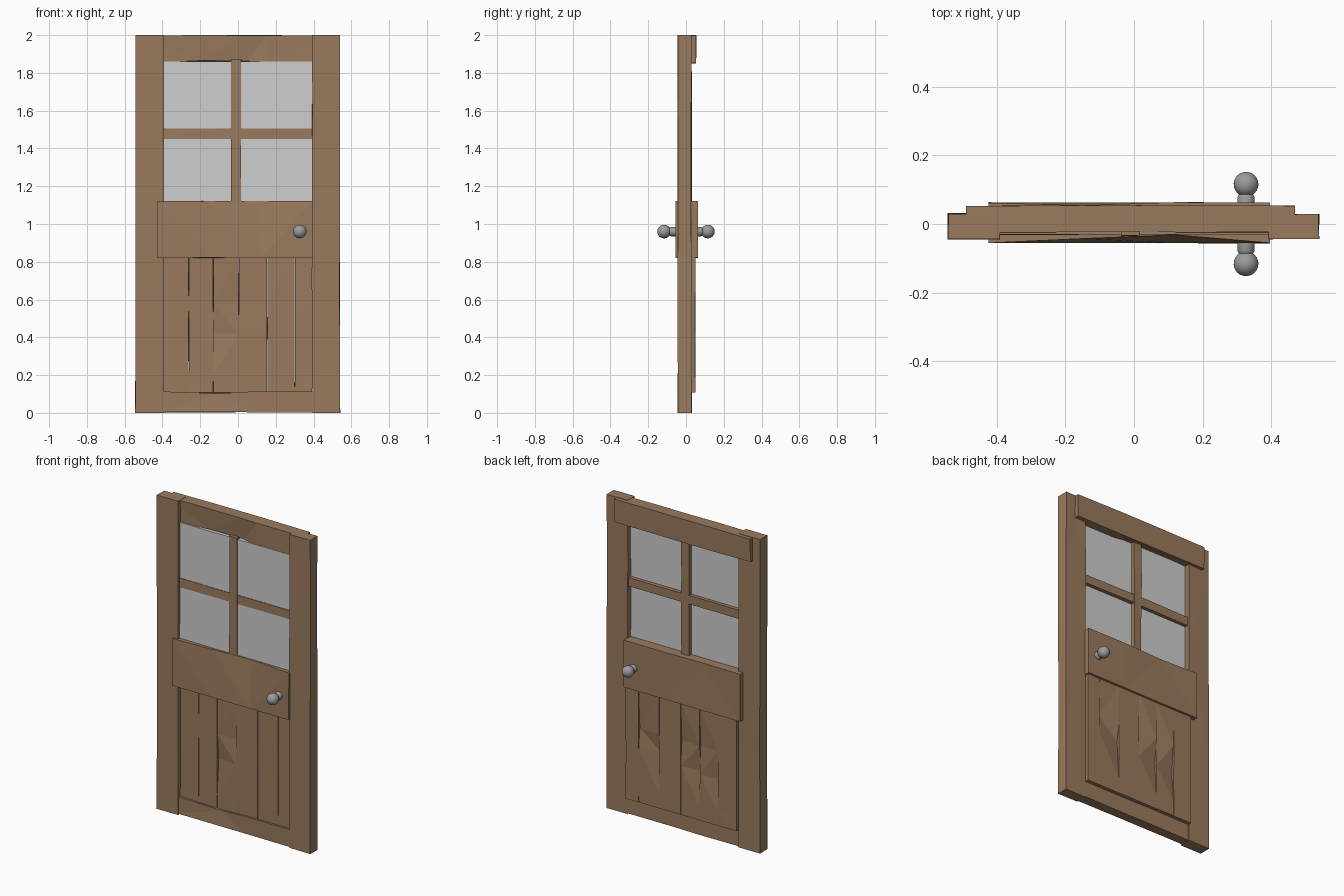
import bpy, bmesh, math, random
from mathutils import Matrix, Vector

random.seed(4)
cube = bpy.data.objects.get("Cube")
if cube:
    bpy.data.objects.remove(cube, do_unlink=True)


def material(name, color):
    mat = bpy.data.materials.new(name)
    mat.use_nodes = True
    mat.diffuse_color = (*color, 1)
    mat.node_tree.nodes["Principled BSDF"].inputs["Base Color"].default_value = (*color, 1)
    return mat


wood = material("warm brown wood", (0.32, 0.195, 0.11))
glass = material("pale grey glass", (0.62, 0.62, 0.62))
metal = material("grey metal", (0.33, 0.33, 0.33))


def finish(name, bm, mat):
    bmesh.ops.recalc_face_normals(bm, faces=bm.faces)
    mesh = bpy.data.meshes.new(name)
    bm.to_mesh(mesh)
    bm.free()
    mesh.materials.append(mat)
    obj = bpy.data.objects.new(name, mesh)
    bpy.context.collection.objects.link(obj)
    return obj


def board(name, xs, ys, zs, mat=wood, axis=2, cuts=(), wear=0.0, dents=()):
    """Box cut across its length, with worn corners and optional dents.
    Each dent is (position along the length, side signs x y z, offset)."""
    low = Vector((xs[0], ys[0], zs[0]))
    high = Vector((xs[1], ys[1], zs[1]))
    centre = (low + high) / 2
    bm = bmesh.new()
    bmesh.ops.create_cube(bm, size=1, matrix=Matrix.Translation(centre)
                          @ Matrix.Diagonal((*(high - low), 1)))
    normal = Vector((0, 0, 0))
    normal[axis] = 1
    for cut in cuts:
        bmesh.ops.bisect_plane(bm, geom=bm.verts[:] + bm.edges[:] + bm.faces[:],
                               plane_co=normal * cut, plane_no=normal)
    # Wear always moves toward the core of the board
    for v in bm.verts:
        start = v.co.copy()
        for i in range(3):
            if i != axis and wear:
                v.co[i] -= math.copysign(random.uniform(0, wear), start[i] - centre[i])
        for at, side, offset in dents:
            if abs(start[axis] - at) < 0.001 and all(
                    s == 0 or s * (start[i] - centre[i]) > 0 for i, s in enumerate(side)):
                v.co += Vector(offset)
    bmesh.ops.triangulate(bm, faces=[f for f in bm.faces if len(f.verts) > 3])
    return finish(name, bm, mat)


# Outer frame
board("right_stile", (-0.545, -0.39), (-0.045, 0.033), (0, 2),
      cuts=(0.65, 1.25), wear=0.004)
board("left_stile", (0.39, 0.542), (-0.045, 0.03), (0, 2),
      cuts=(0.7, 1.1, 1.6), wear=0.004)
board("top_rail", (-0.49, 0.47), (-0.025, 0.055), (1.85, 2), axis=0,
      cuts=(-0.2, 0.05, 0.15), wear=0.003,
      dents=[(0.05, (0, -1, -1), (0, 0.014, 0.012)), (-0.2, (0, -1, -1), (0, 0.008, 0.012))])
board("bottom_rail", (-0.40, 0.40), (-0.038, 0.028), (0.002, 0.115), axis=0,
      cuts=(-0.1, 0.07), wear=0.003, dents=[(-0.1, (0, -1, 1), (0, 0.008, -0.012))])

# Window panes and glazing bars
for side, xs in (("right", (-0.395, -0.03)), ("left", (0.01, 0.395))):
    for level, zs in (("lower", (1.1, 1.46)), ("upper", (1.495, 1.86))):
        board(f"{level}_{side}_pane", xs, (-0.027, -0.003), zs, glass)
board("vertical_glazing_bar", (-0.039, 0.019), (-0.036, 0.025), (1.1, 1.87),
      cuts=(1.35, 1.6), wear=0.003)
board("horizontal_glazing_bar", (-0.395, 0.395), (-0.033, 0.022), (1.449, 1.507),
      axis=0, cuts=(-0.12, 0.1), wear=0.003)

# Lock rail across the middle
board("lock_rail", (-0.425, 0.397), (-0.057, 0.064), (0.82, 1.122), axis=0,
      cuts=(-0.15, 0.12), wear=0.002,
      dents=[(-0.15, (0, -1, 1), (0, 0.014, 0)), (0.12, (0, -1, 1), (0, 0.024, 0)),
             (-0.15, (0, 1, 1), (0, -0.009, 0))])

# Lower panel planks, butted together
edges = (-0.392, -0.26, -0.13, 0.003, 0.155, 0.3, 0.392)
dented = (1, 2, 4)
for i, (left, right) in enumerate(zip(edges, edges[1:])):
    dents = []
    if i in dented:
        dents.append((0.38 + 0.02 * i, (-1, 1, 0), (0, -0.016, 0)))
        dents.append((0.58, (1, 1, 0), (0, -0.012, 0)))
    if i == 2:
        dents.append((0.58, (1, -1, 0), (0, 0.01, 0)))
        dents.append((0.42, (-1, -1, 0), (0, 0.014, 0)))
    board(f"panel_plank_{i + 1}", (left, right), (-0.024, 0.05), (0.108, 0.83),
          cuts=(0.2, 0.38 + 0.02 * i, 0.58), wear=0.0015, dents=dents)

# Door knobs: turned neck and ball, mirrored front and back
ball, radius = 0.116, 0.036
profile = [(0.025, 0.045), (0.025, 0.078), (0.022, 0.084)]
for step in range(13):
    angle = math.radians(-55 + step * 145 / 12)
    profile.append((radius * math.cos(angle), ball + radius * math.sin(angle)))
for name, sign in (("front_knob", -1), ("back_knob", 1)):
    bm = bmesh.new()
    verts = [bm.verts.new((0.327 + r, sign * d, 0.96)) for r, d in profile]
    path = [bm.edges.new(pair) for pair in zip(verts, verts[1:])]
    bmesh.ops.spin(bm, geom=verts + path, cent=(0.327, 0, 0.96), axis=(0, 1, 0),
                   angle=math.tau, steps=32, use_duplicate=False)
    bmesh.ops.remove_doubles(bm, verts=bm.verts, dist=0.0002)
    knob = finish(name, bm, metal)
    bpy.ops.object.select_all(action="DESELECT")
    knob.select_set(True)
    bpy.context.view_layer.objects.active = knob
    bpy.ops.object.shade_smooth_by_angle(angle=math.radians(35))
